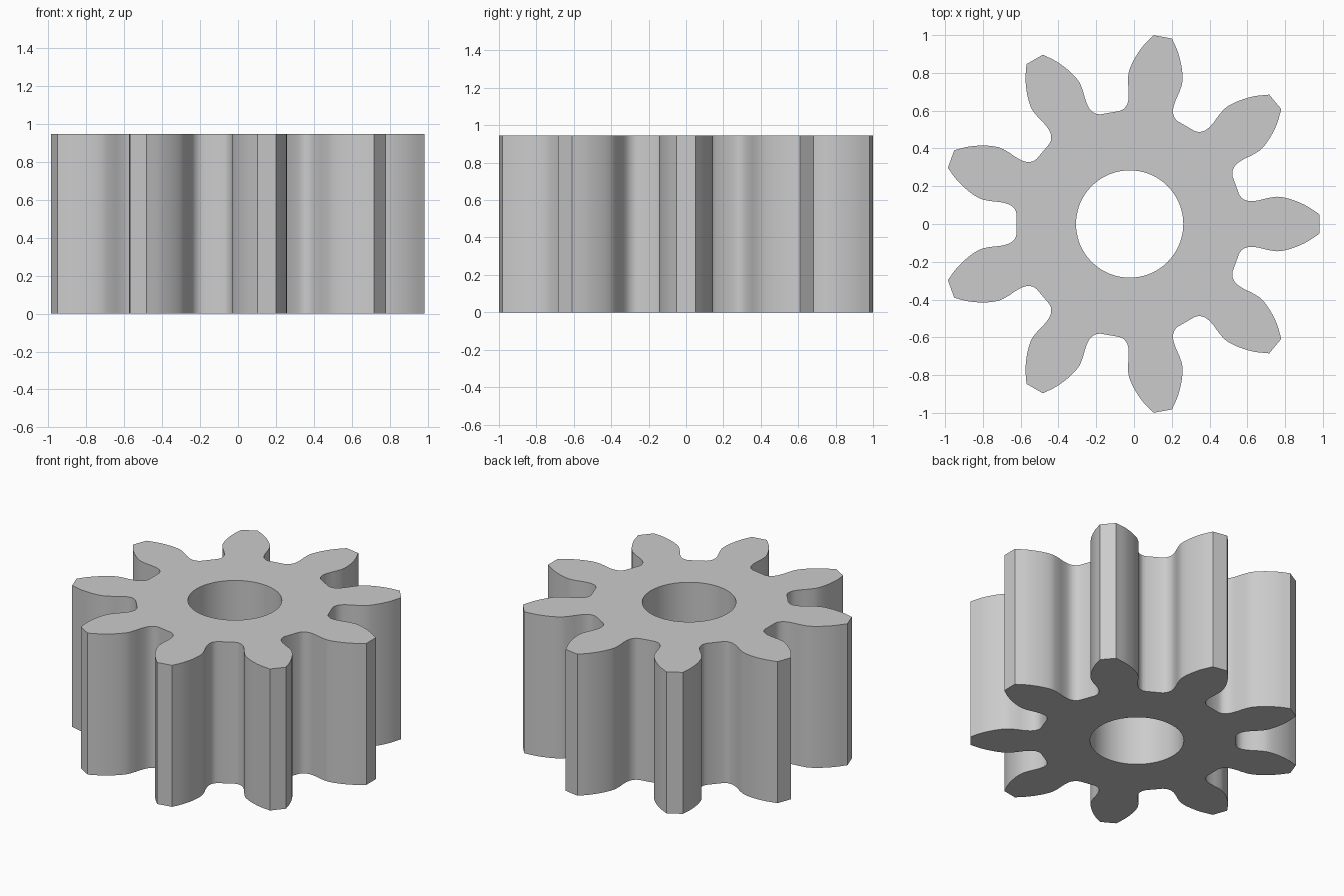
import bpy, bmesh, math
from mathutils import Vector, Matrix

cube = bpy.data.objects.get("Cube")
if cube:
    bpy.data.objects.remove(cube, do_unlink=True)

TEETH = 9
HEIGHT = 0.945
BORE = 0.284
CENTRE_X = -0.023

# One tooth flank, from tip corner to root, for a tooth pointing along +x
FLANK = [(1.006, 0.05), (0.938, 0.095), (0.862, 0.128), (0.793, 0.144),
         (0.74, 0.139), (0.69, 0.127), (0.65, 0.121), (0.62, 0.124),
         (0.595, 0.137), (0.58, 0.156)]


def smooth_path(points, steps=4):
    """Catmull-Rom curve through the points."""
    p = [Vector(q) for q in points]
    p = [2 * p[0] - p[1]] + p + [2 * p[-1] - p[-2]]
    path = []
    for a, b, c, d in zip(p, p[1:], p[2:], p[3:]):
        for i in range(steps):
            t = i / steps
            path.append(0.5 * (2 * b + (c - a) * t + (2 * a - 5 * b + 4 * c - d) * t**2
                               + (3 * b - a - 3 * c + d) * t**3))
    return path + [p[-2]]


def add_loop(bm, points):
    verts = [bm.verts.new((x, y, 0)) for x, y in points]
    return [bm.edges.new((v, verts[i - 1])) for i, v in enumerate(verts)]


# Outline: each tooth is a flank and its mirror image, repeated around the axis
upper = smooth_path(FLANK)
tooth = [Vector((v.x, -v.y)) for v in reversed(upper)] + upper
outline = []
for k in range(TEETH):
    turn = Matrix.Rotation(k * math.tau / TEETH, 2)
    outline += [turn @ v for v in tooth]

# Round bore
bore = [(BORE * math.cos(a), BORE * math.sin(a))
        for a in (i * math.tau / 72 for i in range(72))]

# Fill between outline and bore, then extrude upwards
bm = bmesh.new()
edges = add_loop(bm, outline) + add_loop(bm, bore)
bmesh.ops.triangle_fill(bm, use_beauty=True, use_dissolve=False, edges=edges)
result = bmesh.ops.extrude_face_region(bm, geom=bm.faces[:], use_keep_orig=True)
top = [g for g in result["geom"] if isinstance(g, bmesh.types.BMVert)]
bmesh.ops.translate(bm, verts=top, vec=(0, 0, HEIGHT))
bmesh.ops.recalc_face_normals(bm, faces=bm.faces[:])
mesh = bpy.data.meshes.new("spur_gear")
bm.to_mesh(mesh)
bm.free()

gear = bpy.data.objects.new("spur_gear", mesh)
gear.location.x = CENTRE_X
bpy.context.collection.objects.link(gear)

# Plain grey metal
grey = bpy.data.materials.new("light_grey")
grey.use_nodes = True
colour = (0.6, 0.6, 0.6, 1)
grey.diffuse_color = colour
grey.node_tree.nodes["Principled BSDF"].inputs["Base Color"].default_value = colour
mesh.materials.append(grey)

bpy.ops.object.select_all(action="DESELECT")
gear.select_set(True)
bpy.context.view_layer.objects.active = gear
bpy.ops.object.shade_smooth_by_angle(angle=math.radians(30))
